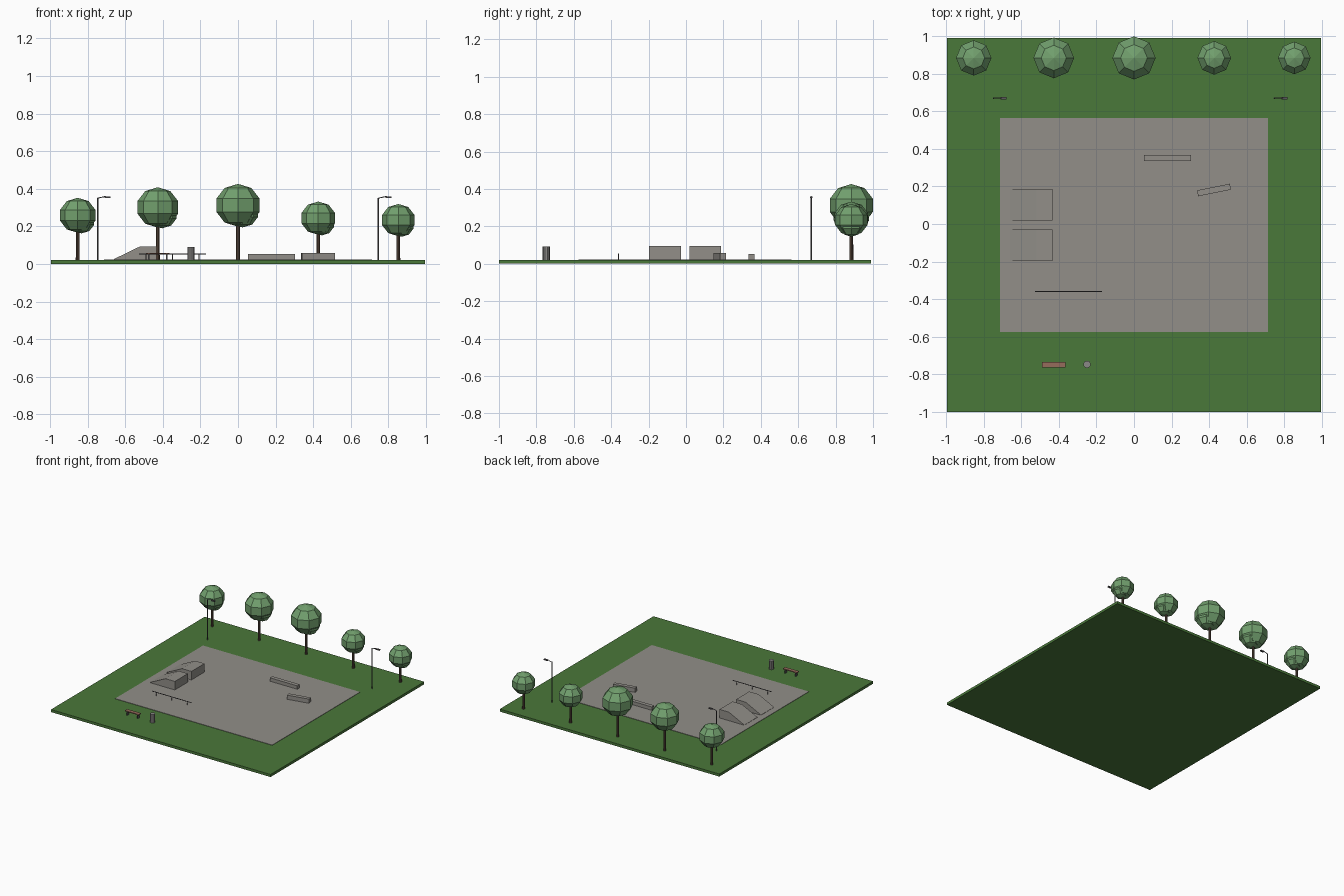
import bpy, bmesh, math
from mathutils import Matrix, Vector

cube = bpy.data.objects.get("Cube")
if cube:
    bpy.data.objects.remove(cube, do_unlink=True)


def material(name, rgb):
    lin = [((c / 255 + 0.055) / 1.055) ** 2.4 for c in rgb] + [1.0]
    m = bpy.data.materials.new(name)
    m.use_nodes = True
    m.diffuse_color = lin
    m.node_tree.nodes["Principled BSDF"].inputs["Base Color"].default_value = lin
    return m


GRASS = material("grass green", (74, 120, 58))
CONCRETE = material("concrete grey", (146, 143, 137))
LEAF = material("leaf green", (114, 160, 110))
BARK = material("bark brown", (92, 74, 62))
METAL = material("dark metal", (92, 90, 92))
WOOD = material("bench wood", (150, 108, 92))
BIN = material("bin grey", (138, 136, 134))


def finish(bm, name, mat):
    bmesh.ops.recalc_face_normals(bm, faces=bm.faces)
    mesh = bpy.data.meshes.new(name)
    bm.to_mesh(mesh)
    bm.free()
    mesh.materials.append(mat)
    ob = bpy.data.objects.new(name, mesh)
    bpy.context.collection.objects.link(ob)
    return ob


def box(name, mat, centre, size, turn=0.0):
    bm = bmesh.new()
    m = (Matrix.Translation(centre) @ Matrix.Rotation(turn, 4, 'Z')
         @ Matrix.Diagonal((*size, 1)))
    bmesh.ops.create_cube(bm, size=1, matrix=m)
    return finish(bm, name, mat)


def rod(name, mat, a, b, radius, sides=8, top=None):
    a, b = Vector(a), Vector(b)
    bm = bmesh.new()
    m = (Matrix.Translation((a + b) / 2)
         @ (b - a).to_track_quat('Z', 'Y').to_matrix().to_4x4())
    bmesh.ops.create_cone(bm, cap_ends=True, segments=sides, radius1=radius,
                          radius2=radius if top is None else top,
                          depth=(b - a).length, matrix=m)
    return finish(bm, name, mat)


def prism(name, mat, profile, y0, y1):
    """Extrude an x-z profile along y."""
    bm = bmesh.new()
    face = bm.faces.new([bm.verts.new((x, y0, z)) for x, z in profile])
    ext = bmesh.ops.extrude_face_region(bm, geom=[face])
    moved = [v for v in ext["geom"] if isinstance(v, bmesh.types.BMVert)]
    bmesh.ops.translate(bm, verts=moved, vec=(0, y1 - y0, 0))
    return finish(bm, name, mat)


# Ground and paved court
TOP, PAVE = 0.021, 0.024
box("lawn", GRASS, (0, -0.005, TOP / 2), (1.99, 1.99, TOP))
box("paved_court", CONCRETE, (0, -0.005, (0.01 + PAVE) / 2),
    (1.424, 1.138, PAVE - 0.01))


# Trees: trunk and a faceted crown of two merged blobs
def tree(name, x, y, r, z_top):
    squash = 0.94
    cz = z_top - r * squash
    rod(name + "_trunk", BARK, (x, y, TOP - 0.005), (x, y, cz), 0.0107, 8, 0.009)
    bm = bmesh.new()
    for dx, dz, k in ((0, 0, 1), (0.2, -0.3, 0.72)):
        m = (Matrix.Translation((x + dx * r, y, cz + dz * r))
             @ Matrix.Diagonal((k * r, k * r, k * r * squash, 1)))
        bmesh.ops.create_uvsphere(bm, u_segments=8, v_segments=5, radius=1, matrix=m)
    finish(bm, name + "_crown", LEAF)


for i, (x, r, z) in enumerate(((-0.853, 0.099, 0.352), (-0.427, 0.114, 0.408),
                               (0, 0.121, 0.426), (0.427, 0.094, 0.332),
                               (0.853, 0.091, 0.319))):
    tree(f"tree_{i + 1}", x, 0.884, r, z)

# Street lamps
for side, x in (("right", -0.747), ("left", 0.747)):
    y = 0.67
    rod(f"lamp_pole_{side}", METAL, (x, y, TOP - 0.005), (x, y, 0.352), 0.0045, 8, 0.0035)
    rod(f"lamp_arm_{side}", METAL, (x, y, 0.35), (x + 0.045, y, 0.36), 0.0025, 6)
    box(f"lamp_head_{side}", METAL, (x + 0.053, y, 0.355), (0.032, 0.014, 0.008))

# Pair of ramps with decks
ramp = [(-0.66, PAVE - 0.004), (-0.66, PAVE + 0.002), (-0.52, 0.094),
        (-0.435, 0.094), (-0.435, PAVE - 0.004)]
for name, y0, y1 in (("back", 0.018, 0.187), ("front", -0.197, -0.028)):
    prism(f"ramp_{name}", CONCRETE, ramp, y0, y1)

# Grinding ledges
box("ledge_straight", CONCRETE, (0.178, 0.351, 0.036), (0.249, 0.032, 0.032))
box("ledge_turned", CONCRETE, (0.426, 0.181, 0.039), (0.178, 0.032, 0.038), 0.2)

# Grind rail
rod("rail_bar", METAL, (-0.527, -0.36, 0.053), (-0.171, -0.36, 0.053), 0.003, 8)
for i, x in enumerate((-0.49, -0.349, -0.208)):
    rod(f"rail_post_{i + 1}", METAL, (x, -0.36, 0.02), (x, -0.36, 0.053), 0.0025, 6)

# Bench
box("bench_seat", WOOD, (-0.427, -0.75, 0.055), (0.126, 0.03, 0.007))
for i, x in enumerate((-0.475, -0.379)):
    box(f"bench_leg_{i + 1}", METAL, (x, -0.75, 0.035), (0.008, 0.025, 0.034))

# Litter bin
rod("litter_bin", BIN, (-0.25, -0.747, TOP - 0.003), (-0.25, -0.747, 0.091), 0.0195, 10)
